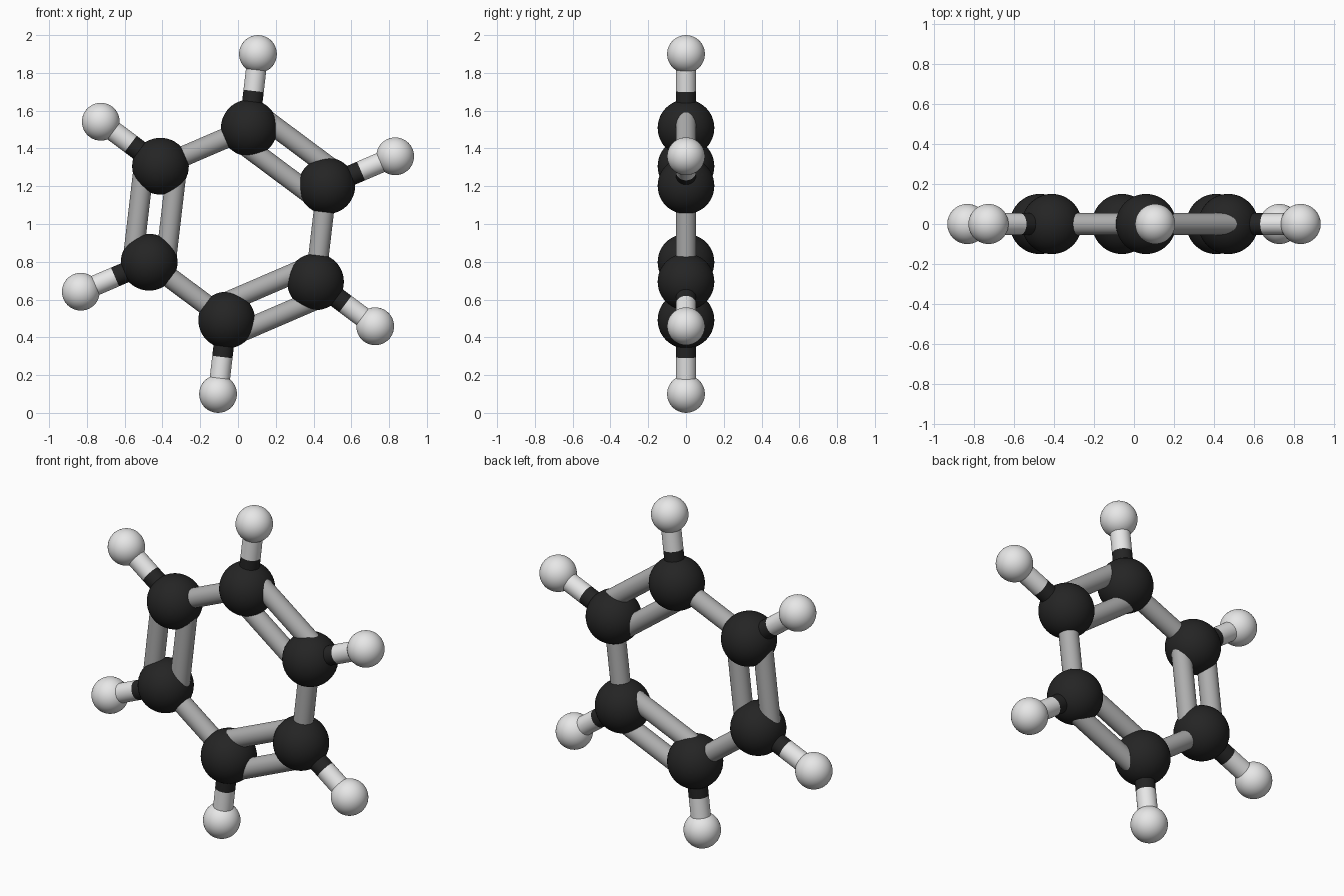
import bpy, math
from mathutils import Vector

if "Cube" in bpy.data.objects:
    bpy.data.objects.remove(bpy.data.objects["Cube"])

CENTRE = Vector((0, 0, 1.0))
TILT = math.radians(83.3)      # direction of the topmost atom
RING_R, OUTER_R = 0.512, 0.906
DARK_R, LIGHT_R, ROD_R = 0.15, 0.10, 0.054
DOUBLE_OFFSET = 0.087


def material(name, v):
    m = bpy.data.materials.new(name)
    m.diffuse_color = (v, v, v, 1)
    m.use_nodes = True
    m.node_tree.nodes["Principled BSDF"].inputs["Base Color"].default_value = m.diffuse_color
    return m


dark = material("charcoal black", 0.018)
light = material("off white", 0.80)
grey = material("mid grey", 0.42)


def finish(name, mat):
    ob = bpy.context.object
    ob.name = name
    ob.data.materials.append(mat)
    bpy.ops.object.shade_smooth_by_angle(angle=math.radians(40))
    return ob


def ball(name, pos, radius, mat):
    bpy.ops.mesh.primitive_uv_sphere_add(segments=48, ring_count=24, radius=radius, location=pos)
    return finish(name, mat)


def rod(name, a, b, mat):
    d = b - a
    bpy.ops.mesh.primitive_cylinder_add(vertices=32, radius=ROD_R, depth=d.length, location=(a + b) / 2,
                                        rotation=d.to_track_quat('Z', 'Y').to_euler())
    return finish(name, mat)


def polar(radius, i):
    a = TILT + i * math.pi / 3
    return CENTRE + Vector((math.cos(a), 0, math.sin(a))) * radius


for i in range(6):
    inner, outer = polar(RING_R, i), polar(OUTER_R, i)
    middle = (inner + outer) / 2
    # atoms and the two-tone rod joining them
    ball(f"carbon_atom_{i}", inner, DARK_R, dark)
    ball(f"hydrogen_atom_{i}", outer, LIGHT_R, light)
    rod(f"outer_bond_dark_half_{i}", inner, middle, dark)
    rod(f"outer_bond_light_half_{i}", middle, outer, light)
    # ring bonds, alternating single and double
    nxt = polar(RING_R, i + 1)
    if i % 2 == 0:
        rod(f"single_bond_{i}", inner, nxt, grey)
    else:
        side = ((inner + nxt) / 2 - CENTRE).normalized() * DOUBLE_OFFSET
        for label, s in (("outside", 1), ("inside", -1)):
            rod(f"double_bond_{label}_{i}", inner + side * s, nxt + side * s, grey)
